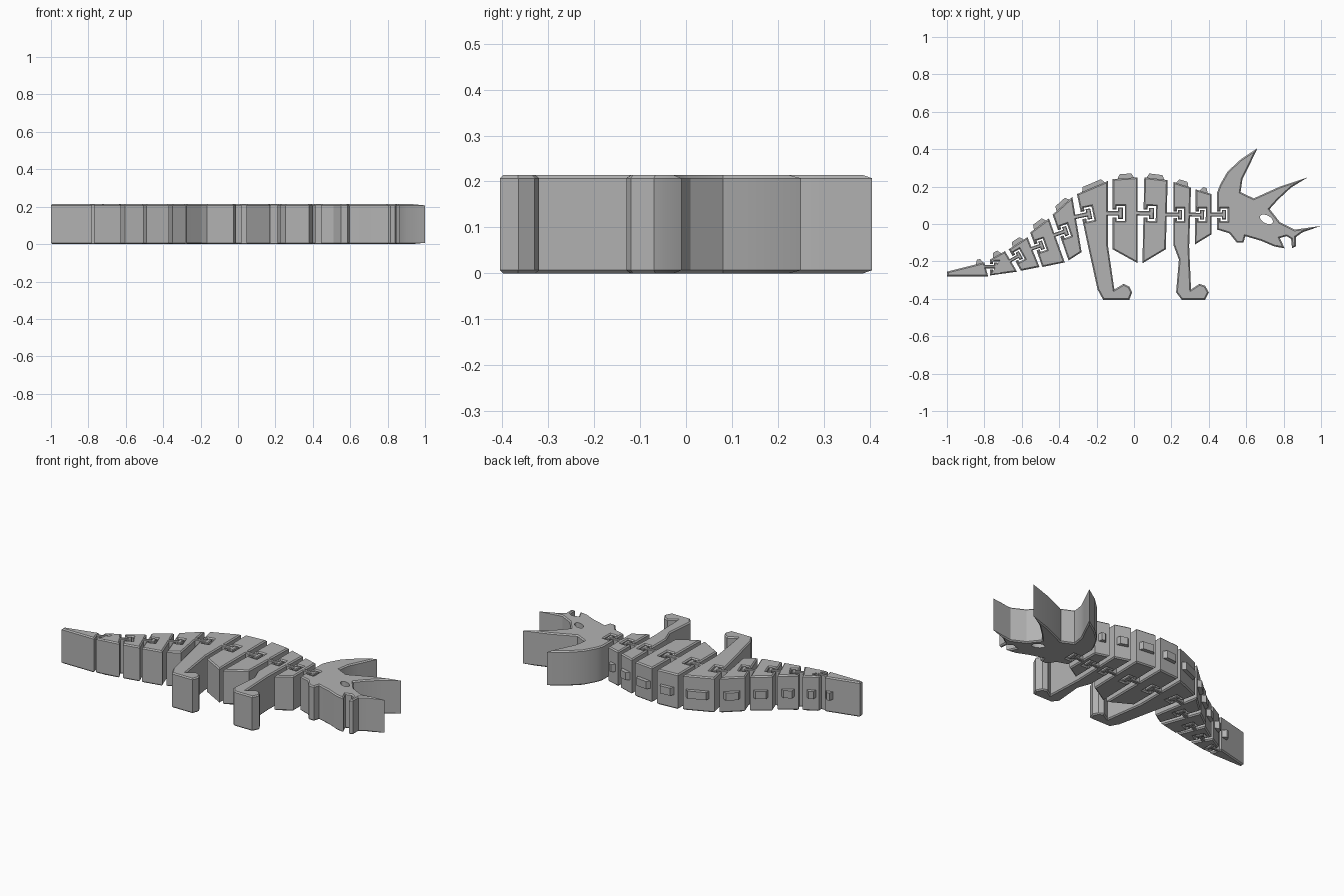
import bpy, bmesh, math
from mathutils import Vector

cube = bpy.data.objects.get("Cube")
if cube:
    bpy.data.objects.remove(cube, do_unlink=True)

HEIGHT = 0.214
CHAMFER = 0.007

grey = bpy.data.materials.new("plain_grey")
grey.use_nodes = True
colour = (0.45, 0.45, 0.45, 1)
grey.diffuse_color = colour
grey.node_tree.nodes["Principled BSDF"].inputs["Base Color"].default_value = colour


def prism(name, outline, low=0.0, high=HEIGHT, chamfer=CHAMFER):
    """Extrude an outline upwards and chamfer its top and bottom rims."""
    bm = bmesh.new()
    base = bm.faces.new([bm.verts.new((p[0], p[1], low)) for p in outline])
    top = bmesh.ops.extrude_face_region(bm, geom=[base], use_keep_orig=True)
    verts = [g for g in top["geom"] if isinstance(g, bmesh.types.BMVert)]
    bmesh.ops.translate(bm, verts=verts, vec=(0, 0, high - low))
    bmesh.ops.recalc_face_normals(bm, faces=bm.faces)
    if chamfer:
        rims = [e for e in bm.edges if abs(e.verts[0].co.z - e.verts[1].co.z) < 1e-5]
        bmesh.ops.bevel(bm, geom=rims, offset=chamfer, segments=1,
                        affect='EDGES', clamp_overlap=False)
    mesh = bpy.data.meshes.new(name)
    bm.to_mesh(mesh)
    bm.free()
    mesh.materials.append(grey)
    obj = bpy.data.objects.new(name, mesh)
    bpy.context.collection.objects.link(obj)
    return obj


def hinge_frame(outline, y):
    """Point on the left edge at height y, with edge and inward directions."""
    low, high = Vector(outline[-1]), Vector(outline[0])
    along = (high - low).normalized()
    centre = low.lerp(high, (y - low.y) / (high.y - low.y))
    return centre, along, Vector((along.y, -along.x))


def in_frame(frame, points, size):
    centre, along, inward = frame
    return [centre + inward * d * size + along * s * size for d, s in points]


def t_shape(start, neck, near, far, half):
    """T outline: (depth, sideways) points from the lower to the upper side."""
    return [(start, -neck), (near, -neck), (near, -half),
            (far, -half), (far, half), (near, half), (near, neck), (start, neck)]


def spine_plate(name, a, b, begin, end):
    """Small tapered block at mid height on the back edge."""
    a, b = Vector(a), Vector(b)
    d = (b - a).normalized()
    out = Vector((-d.y, d.x))
    p, q = a.lerp(b, begin), a.lerp(b, end)
    prism(name, [p - out * 0.01, p, p + d * 0.012 + out * 0.023,
                 q - d * 0.012 + out * 0.023, q, q - out * 0.01],
          0.084, 0.13, 0)


# Outlines run clockwise from the upper left corner to the lower left one
tail_tip = [(-1, -.255), (-.80, -.205), (-.78, -.28), (-1, -.28)]
tail_1 = [(-.77, -.19), (-.69, -.145), (-.625, -.255), (-.77, -.275)]
tail_2 = [(-.67, -.135), (-.57, -.07), (-.505, -.23), (-.605, -.25)]
tail_3 = [(-.555, -.045), (-.455, .03), (-.37, -.205), (-.49, -.23)]
tail_4 = [(-.435, .05), (-.33, .145), (-.28, -.15), (-.35, -.195)]
rear_leg = [(-.305, .16), (-.14, .23), (-.14, -.11), (-.105, -.35), (-.055, -.32),
            (-.025, -.335), (-.01, -.365), (-.025, -.405), (-.165, -.405),
            (-.195, -.35), (-.25, -.1)]
body_rear = [(-.115, .24), (.02, .25), (.02, -.21), (-.115, -.135)]
body_front = [(.055, .25), (.18, .235), (.17, -.135), (.045, -.21)]
front_leg = [(.21, .225), (.305, .195), (.295, -.12), (.305, -.35), (.35, -.32),
             (.38, -.33), (.4, -.365), (.38, -.405), (.255, -.405), (.225, -.365),
             (.24, -.19), (.21, -.11)]
neck = [(.33, .185), (.415, .16), (.415, -.055), (.325, -.11)]
head = [(.445, .17), (.46, .21), (.5, .28), (.57, .345), (.66, .405),  # rear horn
        (.61, .3), (.58, .24), (.57, .17), (.64, .137),
        (.78, .2), (.93, .25), (.84, .195), (.77, .13), (.725, .08),  # brow horn
        (.78, .01), (.86, -.03), (1, -.01), (.9, -.045),  # nose horn
        (.865, -.07), (.865, -.12), (.845, -.13), (.84, -.08), (.815, -.065),
        (.78, -.075), (.805, -.13), (.75, -.12), (.68, -.09), (.595, -.065),
        (.585, -.1), (.55, -.1), (.51, -.05), (.445, -.03)]

# name, outline, hinge y, hinge size, spine plate range
parts = [
    ("tail_tip", tail_tip, None, 0, (.77, .97)),
    ("tail_segment_1", tail_1, -.228, .72, (.2, .75)),
    ("tail_segment_2", tail_2, -.185, .75, (.2, .8)),
    ("tail_segment_3", tail_3, -.125, .8, (.2, .85)),
    ("tail_segment_4", tail_4, -.05, .85, (.2, .85)),
    ("rear_leg_segment", rear_leg, .045, .95, (.17, .9)),
    ("body_rear", body_rear, .057, 1, (.2, .85)),
    ("body_front", body_front, .057, 1, (.1, .85)),
    ("front_leg_segment", front_leg, .05, .85, (.15, .85)),
    ("neck", neck, .05, .85, (.25, .75)),
    ("head", head, .05, .85, None),
]

for name, outline, hinge_y, size, plate in parts:
    shape = [Vector(p) for p in outline]
    if hinge_y is not None:
        # Socket in this part, and the T-shaped link of the part behind it
        frame = hinge_frame(outline, hinge_y)
        shape += in_frame(frame, t_shape(0, .021, .022, .066, .04), size)
        link = t_shape(-.05 / size, .012, .03, .056, .03)
        prism(name + "_link", in_frame(frame, link, size), chamfer=.004)
    prism(name, shape)
    if plate:
        spine_plate(name + "_spine_plate", outline[0], outline[1], *plate)

# Eye hole right through the head
tilt = math.radians(-28)
ring = []
for i in range(20):
    t = math.tau * i / 20
    u, v = .038 * math.cos(t), .021 * math.sin(t)
    ring.append((.708 + u * math.cos(tilt) - v * math.sin(tilt),
                 .025 + u * math.sin(tilt) + v * math.cos(tilt)))
cutter = prism("eye_cutter", ring, -.1, HEIGHT + .1, 0)
cutter.hide_render = True
head_obj = bpy.data.objects["head"]
cut = head_obj.modifiers.new("eye_hole", 'BOOLEAN')
cut.operation = 'DIFFERENCE'
cut.object = cutter
bpy.ops.object.select_all(action='DESELECT')
bpy.context.view_layer.objects.active = head_obj
head_obj.select_set(True)
bpy.ops.object.modifier_apply(modifier="eye_hole")
bpy.data.objects.remove(cutter, do_unlink=True)
bpy.ops.object.shade_smooth_by_angle(angle=math.radians(25))
